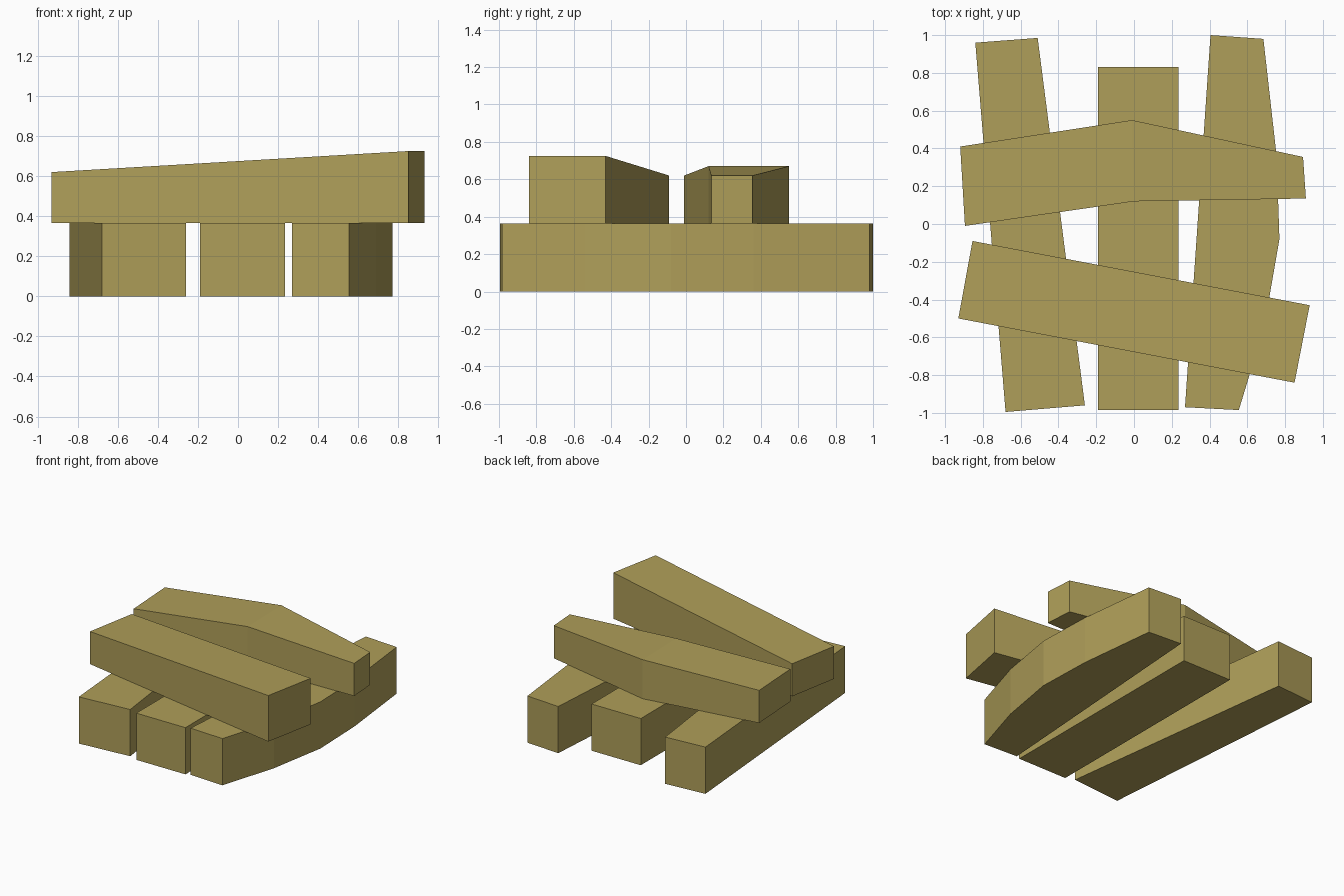
import bpy, bmesh

if "Cube" in bpy.data.objects:
    bpy.data.objects.remove(bpy.data.objects["Cube"])

wood = bpy.data.materials.new("khaki wood")
wood.diffuse_color = (0.43, 0.345, 0.10, 1)
wood.use_nodes = True
wood.node_tree.nodes["Principled BSDF"].inputs["Base Color"].default_value = wood.diffuse_color

MID = 0.365  # height where the two layers meet


def beam(name, sections, z0):
    """Loft a beam through cross-sections (xa, ya, xb, yb, top z)."""
    bm = bmesh.new()
    rings = []
    for xa, ya, xb, yb, z1 in sections:
        pts = [(xa, ya, z0), (xb, yb, z0), (xb, yb, z1), (xa, ya, z1)]
        rings.append([bm.verts.new(p) for p in pts])
    for r, s in zip(rings, rings[1:]):
        for i in range(4):
            j = (i + 1) % 4
            bm.faces.new((r[i], r[j], s[j], s[i]))
    bm.faces.new(rings[0])
    bm.faces.new(rings[-1])
    bmesh.ops.recalc_face_normals(bm, faces=bm.faces[:])
    me = bpy.data.meshes.new(name)
    bm.to_mesh(me)
    bm.free()
    me.materials.append(wood)
    ob = bpy.data.objects.new(name, me)
    bpy.context.collection.objects.link(ob)
    return ob


# lower layer: three beams running front to back
beam("lower_left_beam", [(-0.68, -0.995, -0.26, -0.96, MID),
                         (-0.84, 0.96, -0.51, 0.985, MID)], 0)
beam("lower_middle_beam", [(-0.19, -0.985, 0.235, -0.985, MID),
                           (-0.19, 0.83, 0.235, 0.83, MID)], 0)


# the right beam has a straight inner edge and a bowed outer edge
def inner(y):
    return 0.27 + 0.135 * (y + 0.97) / 1.97


outer = [(0.69, -0.54), (0.77, -0.08), (0.755, 0.36)]
beam("lower_right_beam",
     [(0.27, -0.97, 0.555, -0.985, MID)]
     + [(inner(y), y, x, y, MID) for x, y in outer]
     + [(0.405, 1.0, 0.685, 0.98, MID)], 0)

# upper layer: two beams laid across
beam("upper_front_beam", [(-0.93, -0.50, -0.855, -0.09, 0.62),
                          (0.85, -0.84, 0.93, -0.43, 0.725)], MID)
beam("upper_back_beam", [(-0.895, -0.01, -0.92, 0.41, 0.62),
                         (0.0, 0.12, -0.01, 0.55, 0.67),
                         (0.91, 0.135, 0.895, 0.355, 0.62)], MID)
